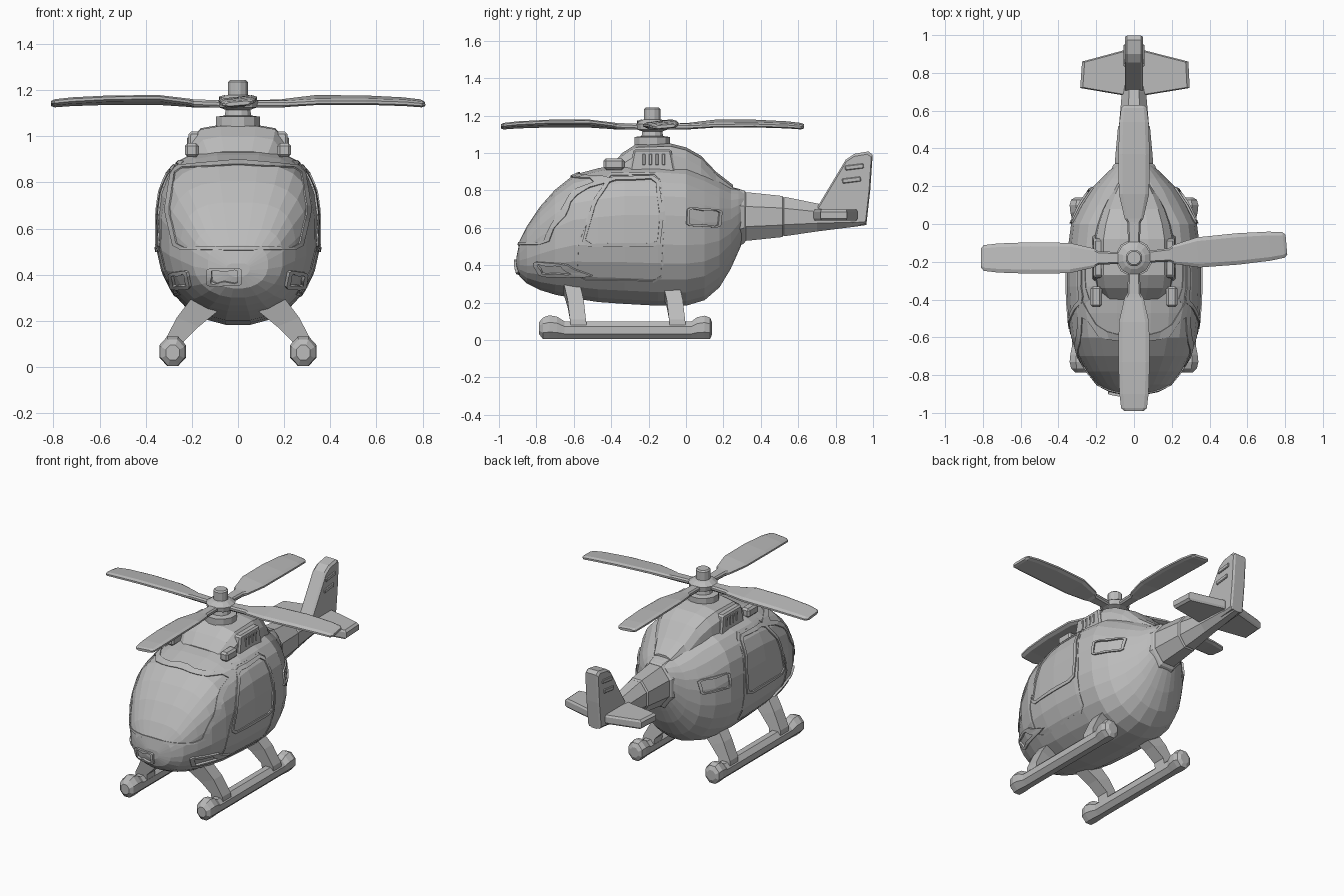
import bpy, bmesh, math
from mathutils import Vector, Matrix
from mathutils.bvhtree import BVHTree

if "Cube" in bpy.data.objects:
    bpy.data.objects.remove(bpy.data.objects["Cube"])

grey = bpy.data.materials.new("light grey")
grey.diffuse_color = (0.5, 0.5, 0.5, 1)
grey.use_nodes = True
grey.node_tree.nodes["Principled BSDF"].inputs["Base Color"].default_value = grey.diffuse_color


def finish(name, bm):
    bmesh.ops.recalc_face_normals(bm, faces=bm.faces)
    me = bpy.data.meshes.new(name)
    bm.to_mesh(me)
    bm.free()
    me.materials.append(grey)
    ob = bpy.data.objects.new(name, me)
    bpy.context.collection.objects.link(ob)
    return ob


def loft(name, rings, matrix=None):
    """Skin a list of equal-length point rings and cap both ends."""
    bm = bmesh.new()
    vs = [[bm.verts.new(p) for p in r] for r in rings]
    n = len(vs[0])
    for a, b in zip(vs, vs[1:]):
        for i in range(n):
            j = (i + 1) % n
            bm.faces.new((a[i], a[j], b[j], b[i]))
    bm.faces.new(vs[0])
    bm.faces.new(vs[-1])
    if matrix:
        bm.transform(matrix)
    return finish(name, bm)


def ngon(n, rx, rz, turn=0.5):
    return [(rx * math.cos(2 * math.pi * (i + turn) / n),
             rz * math.sin(2 * math.pi * (i + turn) / n)) for i in range(n)]


def box(name, c, size, bevel=0.008, rot=None, taper=1.0):
    bm = bmesh.new()
    bmesh.ops.create_cube(bm, size=1)
    for v in bm.verts:
        if v.co.z > 0:
            v.co.x *= taper
            v.co.y *= taper
    bm.transform(Matrix.Diagonal((*size, 1)))
    if bevel:
        bmesh.ops.bevel(bm, geom=bm.edges[:], offset=bevel, segments=1, affect='EDGES')
    if rot:
        bm.transform(rot.to_4x4())
    bm.transform(Matrix.Translation(c))
    return finish(name, bm)


# Fuselage: y, bottom, top, half width
stations = [(-.905, .39, .45, .05), (-.89, .34, .53, .13), (-.85, .30, .61, .195),
            (-.78, .265, .715, .25), (-.70, .24, .805, .30), (-.60, .22, .885, .335),
            (-.47, .20, .92, .352), (-.33, .19, .945, .358), (-.15, .18, .95, .355),
            (0, .18, .94, .335), (.1, .21, .91, .29), (.18, .28, .86, .235),
            (.24, .38, .82, .175), (.28, .47, .81, .135), (.31, .54, .80, .10)]
rings = []
for y, zb, zt, w in stations:
    zm, ring = (zb + zt) / 2 + .005, []
    for i in range(24):
        a = 2 * math.pi * (i + .5) / 24
        c, s = math.cos(a), math.sin(a)
        e = 2 / ((3.0 if y < 0.05 else 2.4) if s > 0 else 2.15)
        h = zt - zm if s > 0 else zm - zb
        ring.append((math.copysign(abs(c) ** e, c) * w, y,
                     zm + math.copysign(abs(s) ** e, s) * h))
    rings.append(ring)
body = loft("fuselage", rings)
tree = BVHTree.FromPolygons([v.co for v in body.data.vertices],
                            [p.vertices for p in body.data.polygons])


def hit(origin, direction):
    loc, nor, _, _ = tree.ray_cast(origin, direction)
    if loc is None:
        loc, nor, _, _ = tree.find_nearest(origin + direction * 2)
    return loc, nor


def rim(name, corners, view, width, height, fill=False):
    """Raised frame wrapped on the fuselage; view is 'front', 1 or -1 (side)."""
    loop = []
    for i, p in enumerate(corners):
        q = corners[(i + 1) % len(corners)]
        for t in (.1, .3, .5, .7, .9):
            loop.append(Vector(p).lerp(Vector(q), t))
    mid = sum(loop, Vector((0, 0))) / len(loop)
    bm, rows = bmesh.new(), [[], [], [], []]
    for p in loop:
        for k, (q, h) in enumerate(((p, -.01), (p, height),
                                    (p + (mid - p).normalized() * width, height),
                                    (p + (mid - p).normalized() * width, -.01))):
            if view == 'front':
                loc, nor = hit(Vector((q[0], -2, q[1])), Vector((0, 1, 0)))
            else:
                loc, nor = hit(Vector((2 * view, q[0], q[1])), Vector((-view, 0, 0)))
            rows[k].append(bm.verts.new(loc + nor * h))
    n = len(loop)
    for k in range(3):
        for i in range(n):
            j = (i + 1) % n
            bm.faces.new((rows[k][i], rows[k][j], rows[k + 1][j], rows[k + 1][i]))
    return finish(name, bm)


# Windscreen frame, centre lamp, side windows, doors, lamps and vents
rim("windscreen_frame", [(-.275, .51), (0, .505), (.275, .51), (.315, .68), (.285, .87),
                         (0, .895), (-.285, .87), (-.315, .68)], 'front', .018, .007)
rim("nose_lamp_frame", [(-.13, .355), (.015, .355), (.015, .43), (-.13, .43)], 'front', .018, .014)
for s, side in ((1, "right"), (-1, "left")):
    rim(side + "_window_frame", [(-.56, .5), (-.14, .5), (-.12, .66), (-.15, .875), (-.41, .87), (-.5, .74)],
        s, .02, .008)
    rim(side + "_door_seam", [(-.59, .315), (-.13, .305), (-.105, .6), (-.135, .895), (-.43, .89), (-.585, .52)],
        s, .012, .004)
    rim(side + "_lamp_frame", [(s * .20, .345), (s * .285, .34), (s * .295, .41), (s * .215, .42)],
        'front', .016, .013)
    rim(side + "_vent_frame", [(0, .61), (.18, .6), (.19, .695), (.005, .71)], s, .014, .01)

# Engine cowl: y, top, half width
rings = []
for y, zt, w in [(-.40, .935, .15), (-.34, 1.0, .18), (-.27, 1.045, .19), (-.08, 1.05, .19),
                 (0, 1.03, .175), (.08, .985, .15), (.16, .90, .115), (.25, .83, .07)]:
    b = zt - .16
    rings.append([(-w * 1.12, y, b), (-w * 1.06, y, zt - .06), (-w * .85, y, zt - .015), (-w * .4, y, zt),
                  (w * .4, y, zt), (w * .85, y, zt - .015), (w * 1.06, y, zt - .06), (w * 1.12, y, b)])
loft("engine_cowl", rings)
for s, side in ((1, "right"), (-1, "left")):
    box(side + "_intake", (s * .19, -.18, .955), (.06, .25, .13), .01, taper=.8)
    for i in range(4):
        box(side + "_intake_slot", (s * .213, -.225 + i * .035, .965), (.016, .016, .06), .003)
    box(side + "_roof_block", (s * .2, -.385, .94), (.06, .11, .06), .012)

# Rotor mast, turned from rings (radius, z)
prof = [(.098, 1.04), (.098, 1.085), (.06, 1.09), (.055, 1.115), (.085, 1.125), (.09, 1.155),
        (.06, 1.175), (.045, 1.18), (.045, 1.235), (.036, 1.243)]
loft("rotor_mast", [[(x, -.18 + y, z) for x, y in ngon(12, r, r)] for r, z in prof])

# Rotor blades: radius, half width, z, half thickness, pitch
for name, angle in (("right", 5), ("rear", 90), ("left", 180), ("front", 270)):
    rings = []
    for r, w, z, t, pitch in [(.06, .03, 1.14, .016, 0), (.19, .036, 1.142, .016, 4), (.21, .05, 1.145, .014, 6),
                              (.34, .08, 1.157, .014, 7), (.55, .083, 1.157, .014, 6), (.72, .077, 1.15, .014, 5),
                              (.795, .068, 1.143, .013, 5), (.81, .052, 1.142, .008, 5)]:
        m = math.tan(math.radians(pitch))
        rings.append([(r, y * w, z + h * t + y * w * m) for y, h in
                      ((-1, -.4), (-.75, -1), (.75, -1), (1, -.4), (1, .4), (.75, 1), (-.75, 1), (-1, .4))])
    loft(name + "_rotor_blade", rings,
         Matrix.Translation((0, -.18, 0)) @ Matrix.Rotation(math.radians(angle), 4, 'Z'))

# Tail boom segments: y, half width, bottom, top
for name, segs in (("boom_collar", [(.22, .14, .47, .82), (.31, .112, .515, .80), (.32, .10, .53, .79)]),
                   ("boom_front", [(.28, .095, .54, .78), (.325, .102, .53, .79), (.515, .085, .55, .77),
                                   (.525, .075, .56, .76)]),
                   ("boom_rear", [(.5, .07, .565, .75), (.53, .079, .555, .765), (.70, .064, .58, .73),
                                  (.90, .05, .605, .69), (.965, .042, .615, .68)])):
    loft(name, [[(x, y, (b + t) / 2 + z) for x, z in ngon(8, w * 1.08, (t - b) / 2 * 1.08)]
                for y, w, b, t in segs])

# Tail fin: side outline with bevelled rims
fin = [(.69, .69), (.855, .965), (.90, .995), (.975, 1.008), (.998, .99), (.985, .8), (.965, .62), (.85, .61)]
mid = Vector((.89, .8))
rings = []
for x, k in ((-.048, .93), (-.036, 1), (.036, 1), (.048, .93)):
    rings.append([(x, *mid.lerp(Vector(p), k)) for p in fin])
loft("tail_fin", rings)
for s in (-1, 1):
    for z, y in ((.855, .885), (.925, .90)):
        box("fin_slat", (s * .048, y, z), (.016, .10, .026), .004, Matrix.Rotation(.12, 3, 'X'))

# Tailplane: top outline
plane = [(-.285, .72), (-.05, .68), (.05, .68), (.295, .72), (.288, .86), (.06, .918), (-.06, .918), (-.275, .86)]
mid = Vector((0, .79))
rings = []
for z, k in ((.638, .95), (.65, 1), (.685, 1), (.697, .95)):
    rings.append([(*mid.lerp(Vector(p), k), z) for p in plane])
loft("tailplane", rings)

# Landing skids with rounded ends, and their struts
for s, side in ((1, "right"), (-1, "left")):
    rings = []
    for y, w, t in [(-.785, .03, .095), (-.765, .05, .12), (-.73, .058, .132), (-.69, .054, .125), (-.65, .046, .10),
                    (.03, .046, .10), (.06, .054, .122), (.10, .058, .13), (.128, .05, .12), (.14, .03, .095)]:
        b = .03 if w == .03 else .005
        rings.append([(s * .283 + x, y, (b + t) / 2 + z) for x, z in ngon(8, w * 1.08, (t - b) / 2 * 1.08)])
    loft(side + "_skid", rings)
    for name, y in (("front", -.59), ("rear", -.06)):
        lean = -.02
        rings = []
        for xo, xi, zo, zi, dy in ((.325, .24, .045, .045, .02), (.32, .235, .11, .11, .012),
                                   (.265, .17, .215, .175, 0), (.20, .09, .30, .24, -.02)):
            rings.append([(s * xo, y + dy - .043, zo), (s * xo, y + dy + .043, zo),
                          (s * xi, y + dy + .043, zi), (s * xi, y + dy - .043, zi)])
        loft(side + "_" + name + "_strut", rings)
